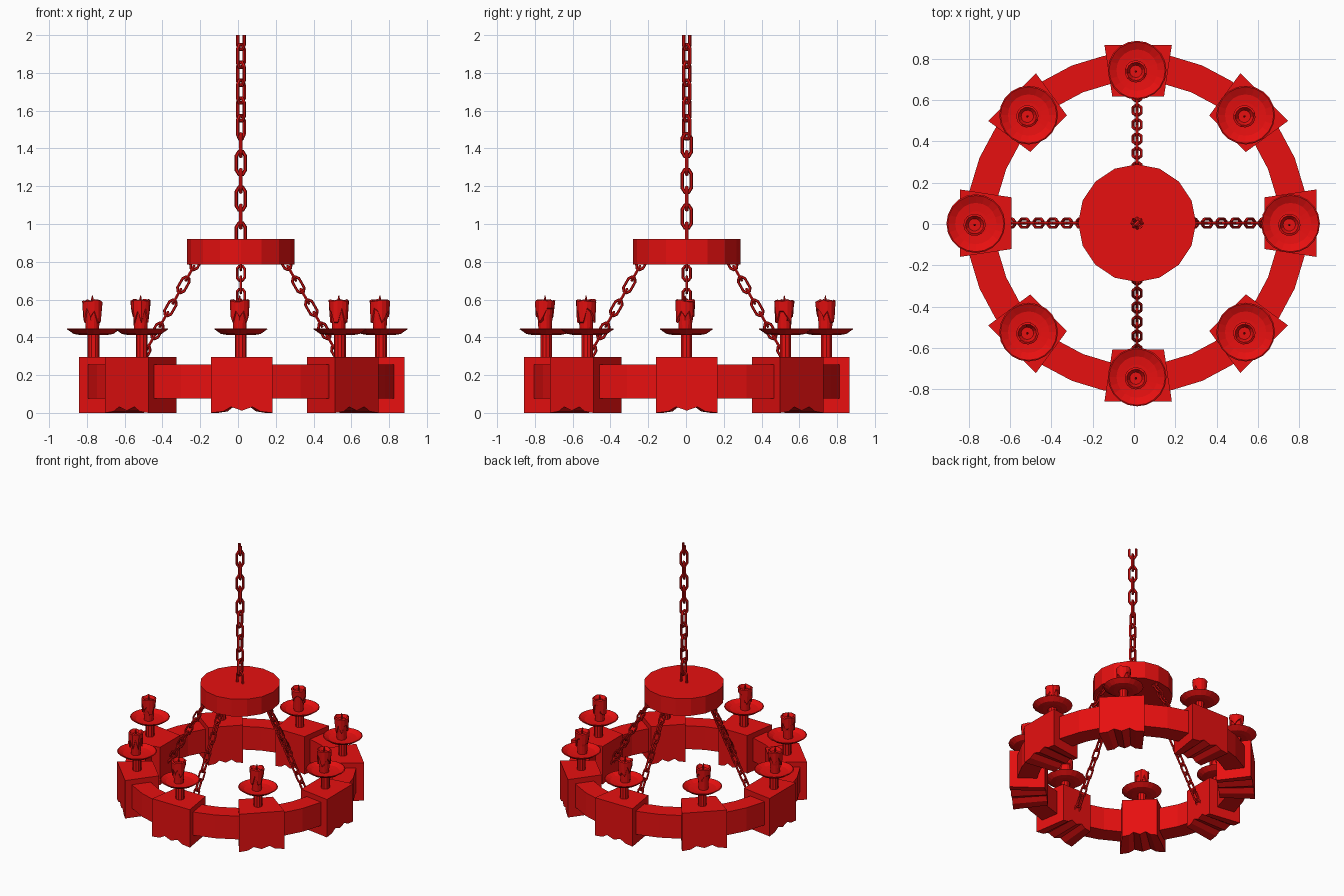
import bpy, bmesh, math, random
from math import cos, sin, pi
from mathutils import Matrix, Vector

random.seed(4)
if "Cube" in bpy.data.objects:
    bpy.data.objects.remove(bpy.data.objects["Cube"])

red = bpy.data.materials.new("deep_red")
red.use_nodes = True
colour = (0.8, 0.005, 0.005, 1)
red.diffuse_color = colour
red.node_tree.nodes["Principled BSDF"].inputs["Base Color"].default_value = colour

CX, CY = 0.015, 0.004


def finish(name, bm, loc=(CX, CY, 0), turn=0):
    """Turn a bmesh into a flat-shaded red object."""
    bmesh.ops.recalc_face_normals(bm, faces=bm.faces)
    mesh = bpy.data.meshes.new(name)
    bm.to_mesh(mesh)
    bm.free()
    mesh.materials.append(red)
    obj = bpy.data.objects.new(name, mesh)
    obj.location = loc
    obj.rotation_euler.z = turn
    bpy.context.collection.objects.link(obj)
    return obj


def bridge(bm, a, b):
    for i in range(len(a)):
        j = (i + 1) % len(a)
        bm.faces.new((a[i], a[j], b[j], b[i]))


def lathe(bm, profile, sides, closed=False, wobble=None):
    """Spin a (radius, height) profile; closed joins its last point to its first."""
    rings = []
    for k, (r, z) in enumerate(profile):
        drop = wobble.get(k, [0] * sides) if wobble else [0] * sides
        rings.append([bm.verts.new((r * cos(2 * pi * i / sides), r * sin(2 * pi * i / sides), z + drop[i]))
                      for i in range(sides)])
    for a, b in zip(rings, rings[1:]):
        bridge(bm, a, b)
    if closed:
        bridge(bm, rings[-1], rings[0])
    else:
        bm.faces.new(rings[0])
        bm.faces.new(rings[-1])


def add_link(bm, matrix, h=0.06, w=0.024, r=0.01):
    """Eight-cornered chain link in the local xz plane."""
    path = [(w, -.6 * h), (w, .6 * h), (.45 * w, h), (-.45 * w, h),
            (-w, .6 * h), (-w, -.6 * h), (-.45 * w, -h), (.45 * w, -h)]
    rings = []
    for x, z in path:
        out = Vector((x / w, 0, z / h)).normalized()
        rings.append([bm.verts.new(matrix @ (Vector((x, 0, z)) + out * r * cos(t) + Vector((0, r * sin(t), 0))))
                      for t in [2 * pi * i / 6 for i in range(6)]])
    for i in range(8):
        bridge(bm, rings[i], rings[(i + 1) % 8])


# Wooden ring
bm = bmesh.new()
lathe(bm, [(.685, .075), (.825, .075), (.825, .257), (.685, .257)], 32, closed=True)
finish("wooden_ring", bm)

# Central hub disc
bm = bmesh.new()
lathe(bm, [(.285, .785), (.285, .92)], 16)
finish("hub_disc", bm)

# Eight wedge blocks with a notched lower edge, each with a candle
edge = [(-1, 0), (-.6, .008), (-.35, .032), (0, .012), (.35, .032), (.6, .008), (1, 0), (1, .297), (-1, .297)]
for n in range(8):
    a = n * pi / 4
    bm = bmesh.new()
    inner = [bm.verts.new((.612, t * .125, z)) for t, z in edge]
    outer = [bm.verts.new((.862, t * .163, z)) for t, z in edge]
    bridge(bm, inner, outer)
    bm.faces.new(inner)
    bm.faces.new(outer)
    finish("ring_block", bm, (CX + .005, CY, 0), a)

    reach = .78 if n == 4 else .742
    spot = (CX + reach * cos(a), CY - .002 + reach * sin(a), 0)

    bm = bmesh.new()
    lathe(bm, [(.031, .29), (.031, .42)], 10)
    finish("candle_stem", bm, spot)

    # Shallow drip saucer
    bm = bmesh.new()
    lathe(bm, [(.07, .412), (.105, .418), (.142, .444), (.136, .447), (.1, .428), (.06, .424)], 20)
    finish("drip_saucer", bm, spot)

    # Candle flaring to a melted top with an uneven skirt of wax
    sides = 14
    skirt = [random.choice((-.05, -.02, .01, .025)) for i in range(sides)]
    rim = [random.uniform(-.006, .006) for i in range(sides)]
    bm = bmesh.new()
    lathe(bm, [(.034, .42), (.038, .49), (.041, .525), (.049, .53), (.054, .592), (.044, .597), (.03, .575)],
          sides, wobble={2: skirt, 3: skirt, 4: rim, 5: rim})
    candle_spot = (spot[0] - .006, spot[1] - .006, 0)
    finish("candle", bm, candle_spot, a)

    bm = bmesh.new()
    lathe(bm, [(.006, .57), (.006, .605), (.002, .622)], 6)
    finish("wick", bm, candle_spot)

# Hanging chain: the upper half is twisted an eighth of a turn
bm = bmesh.new()
for k in range(12):
    z = .945 + k * .0945
    turn = (k % 2) * pi / 2 + (pi / 4 if k > 5 else 0)
    add_link(bm, Matrix.Translation((0, 0, z)) @ Matrix.Rotation(turn, 4, 'Z'))
bmesh.ops.bisect_plane(bm, geom=bm.verts[:] + bm.edges[:] + bm.faces[:],
                       plane_co=(0, 0, 2), plane_no=(0, 0, 1), clear_outer=True)
finish("hanging_chain", bm)

# Four slanted chains from the hub to the inner faces of the blocks
top, low = Vector((.235, 0, .80)), Vector((.615, 0, .13))
slant = math.atan2(top.x - low.x, top.z - low.z)
for n in range(4):
    bm = bmesh.new()
    for k in range(12):
        place = Matrix.Translation(top.lerp(low, k / 11))
        tilt = Matrix.Rotation(slant, 4, 'Y')
        add_link(bm, place @ tilt @ Matrix.Rotation((k % 2) * pi / 2, 4, 'Z'), .044, .02, .008)
    finish("support_chain", bm, turn=n * pi / 2)
